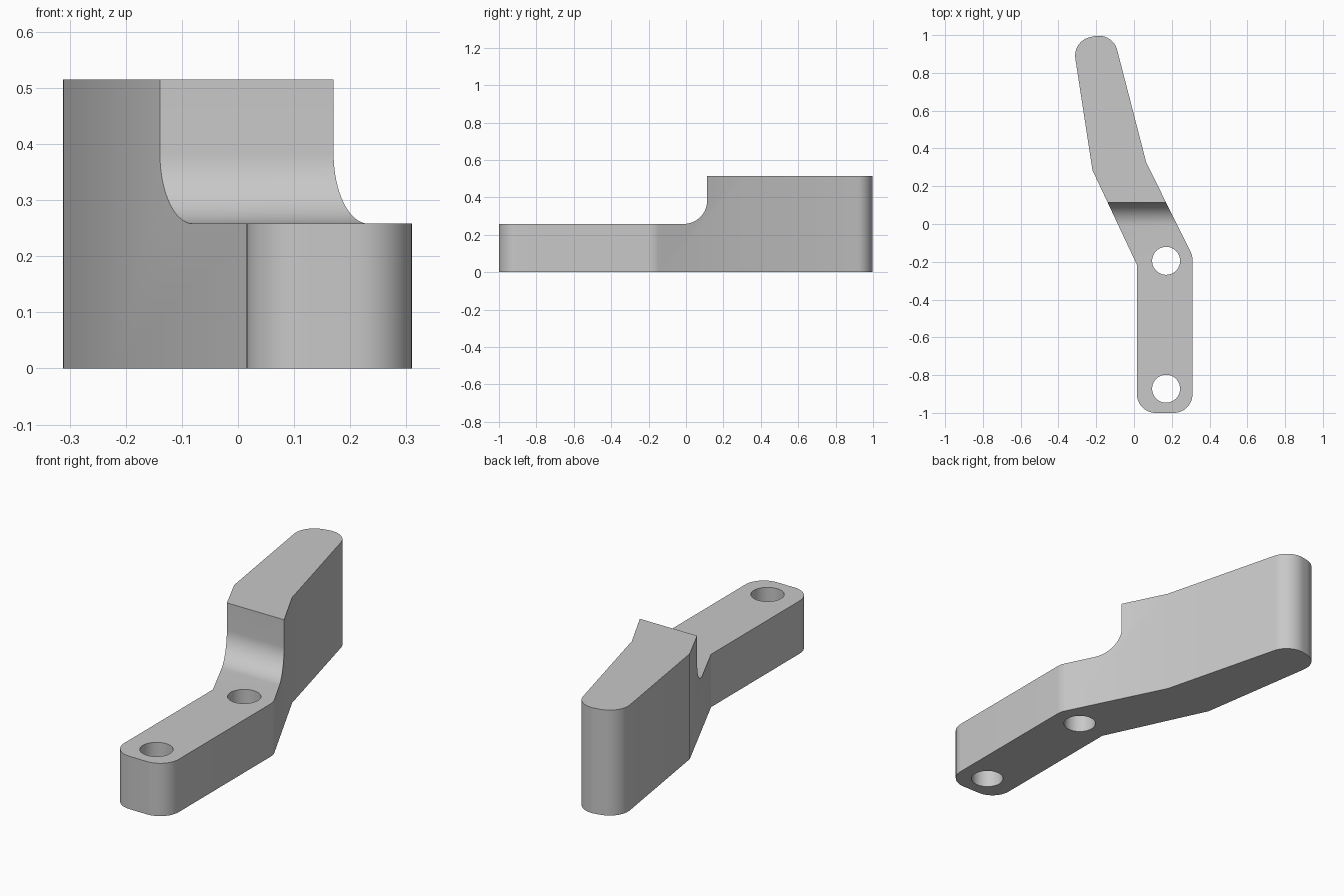
import bpy, bmesh, math
from mathutils import Vector, Matrix

cube = bpy.data.objects.get("Cube")
if cube:
    bpy.data.objects.remove(cube, do_unlink=True)

HEIGHT = 0.515
STEP = 0.258

grey = bpy.data.materials.new("plain_grey")
grey.use_nodes = True
color = (0.58, 0.58, 0.58, 1)
grey.diffuse_color = color
grey.node_tree.nodes["Principled BSDF"].inputs["Base Color"].default_value = color


def rounded(corners, steps=12):
    """Round each (x, y, radius) corner of a closed outline."""
    points = []
    for i, (x, y, r) in enumerate(corners):
        p = Vector((x, y))
        if r == 0:
            points.append(p)
            continue
        a = (Vector(corners[i - 1][:2]) - p).normalized()
        b = (Vector(corners[(i + 1) % len(corners)][:2]) - p).normalized()
        half = a.angle(b) / 2
        center = p + (a + b).normalized() * r / math.sin(half)
        start = p + a * r / math.tan(half) - center
        sweep = math.pi - 2 * half
        for k in range(steps + 1):
            points.append(center + Matrix.Rotation(sweep * k / steps, 2) @ start)
    return points


def prism(name, points, direction):
    """Extrude a closed loop of 3D points into a solid."""
    bm = bmesh.new()
    face = bm.faces.new([bm.verts.new(p) for p in points])
    made = bmesh.ops.extrude_face_region(bm, geom=[face])["geom"]
    bmesh.ops.translate(bm, vec=direction,
                        verts=[v for v in made if isinstance(v, bmesh.types.BMVert)])
    bmesh.ops.recalc_face_normals(bm, faces=bm.faces)
    mesh = bpy.data.meshes.new(name)
    bm.to_mesh(mesh)
    bm.free()
    mesh.materials.append(grey)
    obj = bpy.data.objects.new(name, mesh)
    bpy.context.collection.objects.link(obj)
    return obj


def cut(target, cutter):
    cutter.hide_render = True
    mod = target.modifiers.new("cut", "BOOLEAN")
    mod.operation = "DIFFERENCE"
    mod.solver = "EXACT"
    mod.object = cutter
    bpy.context.view_layer.objects.active = target
    bpy.ops.object.modifier_apply(modifier=mod.name)
    bpy.data.objects.remove(cutter, do_unlink=True)


# Bent lever body, rounded at both ends
outline = rounded([
    (0.015, -1, 0.1), (0.31, -1, 0.1), (0.31, -0.168, 0.1),
    (0.065, 0.325, 0), (-0.113, 1.014, 0.1), (-0.325, 0.97, 0.1),
    (-0.22, 0.285, 0), (0.015, -0.215, 0),
])
lever = prism("bent_lever", [(p.x, p.y, 0) for p in outline], (0, 0, HEIGHT))

# Lowered front arm with a concave fillet up to the tall rear arm
r = 0.125
profile = [(-1.2, STEP)]
for k in range(17):
    a = math.pi / 2 * k / 16
    profile.append((-0.012 + r * math.sin(a), STEP + r - r * math.cos(a)))
profile += [(-0.012 + r, 0.7), (-1.2, 0.7)]
cut(lever, prism("step_cutter", [(-0.6, y, z) for y, z in profile], (1.2, 0, 0)))

# Two bolt holes in the front arm
for y in (-0.195, -0.872):
    ring = [(0.17 + 0.074 * math.cos(t), y + 0.074 * math.sin(t), -0.1)
            for t in (math.tau * k / 48 for k in range(48))]
    cut(lever, prism("hole_cutter", ring, (0, 0, 0.5)))

bpy.ops.object.select_all(action="DESELECT")
lever.select_set(True)
bpy.context.view_layer.objects.active = lever
bpy.ops.object.shade_smooth_by_angle(angle=math.radians(20))
